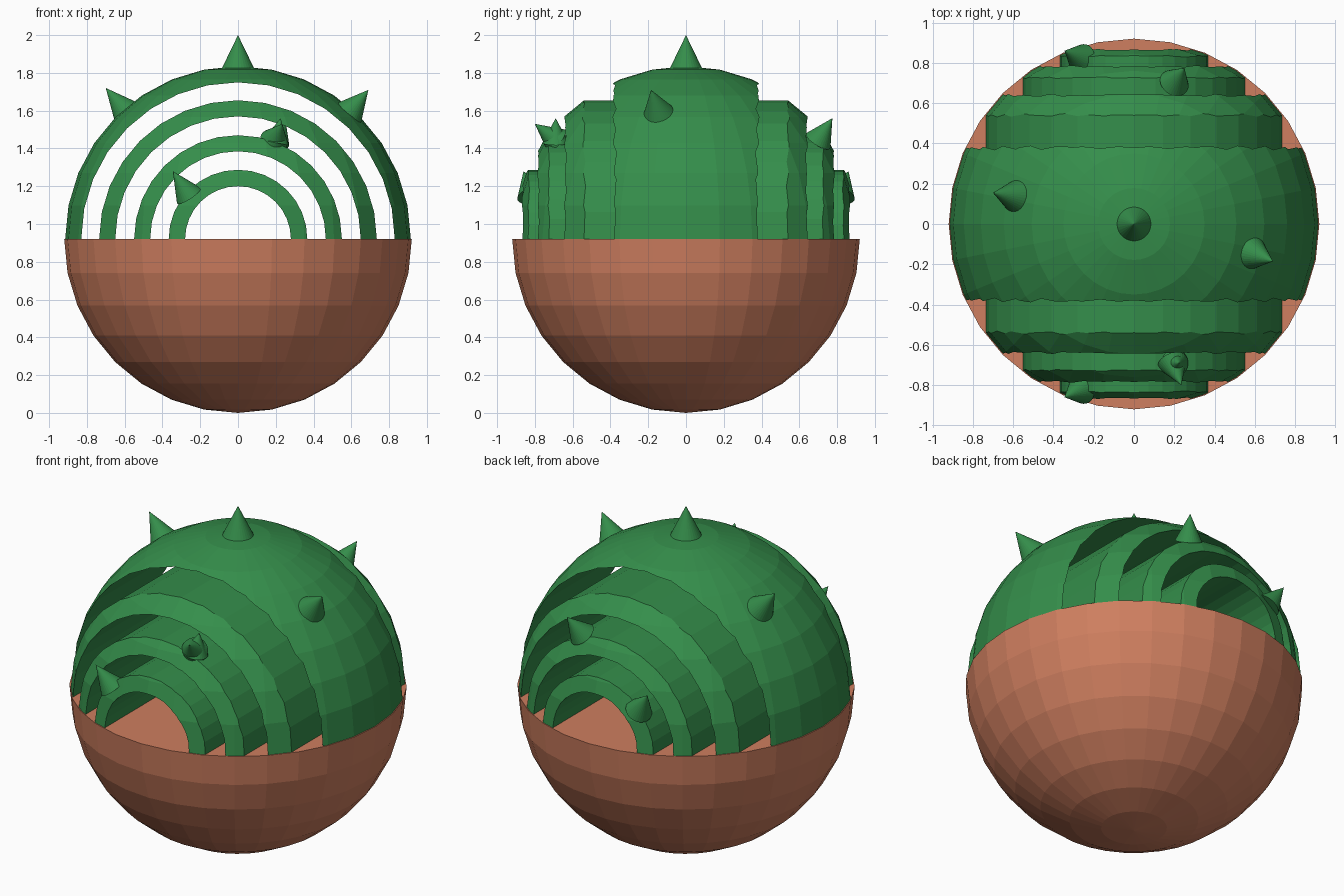
import bpy, bmesh, math
from mathutils import Vector, Matrix

if "Cube" in bpy.data.objects:
    bpy.data.objects.remove(bpy.data.objects["Cube"])

CZ = 0.92  # height of the sphere centre


def material(name, col):
    m = bpy.data.materials.new(name)
    m.diffuse_color = (*col, 1)
    m.use_nodes = True
    m.node_tree.nodes["Principled BSDF"].inputs["Base Color"].default_value = m.diffuse_color
    return m


GREEN = material("green", (0.035, 0.27, 0.07, 1)[:3])
CLAY = material("clay", (0.62, 0.21, 0.115))


def make(name, bm, mat):
    bmesh.ops.recalc_face_normals(bm, faces=bm.faces)
    me = bpy.data.meshes.new(name)
    bm.to_mesh(me)
    bm.free()
    me.materials.append(mat)
    ob = bpy.data.objects.new(name, me)
    bpy.context.collection.objects.link(ob)
    return ob


def half_ball(name, radius, mat, upper):
    # closed hemisphere, cut flat at the centre plane
    bm = bmesh.new()
    bmesh.ops.create_uvsphere(bm, u_segments=32, v_segments=16, radius=radius)
    bmesh.ops.bisect_plane(bm, geom=bm.verts[:] + bm.edges[:] + bm.faces[:], dist=1e-5,
                           plane_co=(0, 0, 0), plane_no=(0, 0, 1),
                           clear_inner=upper, clear_outer=not upper)
    rim = [e for e in bm.edges if e.is_boundary]
    bmesh.ops.contextual_create(bm, geom=rim)
    bmesh.ops.translate(bm, verts=bm.verts, vec=(0, 0, CZ))
    return make(name, bm, mat)


def tube(name, r_out, r_in, n=32):
    # long tube along y, trimmed to the ball afterwards
    bm = bmesh.new()
    loops = []
    for r, y in ((r_out, -1.2), (r_out, 1.2), (r_in, 1.2), (r_in, -1.2)):
        loops.append([bm.verts.new((r * math.cos(2 * math.pi * i / n), y,
                                    CZ + r * math.sin(2 * math.pi * i / n))) for i in range(n)])
    for k in range(4):
        a, b = loops[k], loops[(k + 1) % 4]
        for i in range(n):
            j = (i + 1) % n
            bm.faces.new((a[i], a[j], b[j], b[i]))
    return make(name, bm, GREEN)


def spike(name, base, tip, radius=0.08):
    base, tip = Vector(base), Vector(tip)
    d = tip - base
    bm = bmesh.new()
    bmesh.ops.create_cone(bm, cap_ends=True, segments=32, radius1=radius, radius2=0, depth=d.length)
    rot = d.to_track_quat('Z', 'Y').to_matrix().to_4x4()
    bmesh.ops.transform(bm, verts=bm.verts, matrix=Matrix.Translation((base + tip) / 2) @ rot)
    return make(name, bm, GREEN)


# Pot
half_ball("pot", 0.92, CLAY, False)

# Nested arches: tubes trimmed to the upper half ball
ball = half_ball("arch_cutter", 0.915, GREEN, True)
ball.hide_render = True
for i, (ro, ri) in enumerate(((1.1, 0.83), (0.735, 0.65), (0.55, 0.465), (0.367, 0.28))):
    arch = tube(f"arch_{i + 1}", ro, ri)
    mod = arch.modifiers.new("trim", 'BOOLEAN')
    mod.operation = 'INTERSECT'
    mod.solver = 'EXACT'
    mod.object = ball
    bpy.context.view_layer.objects.active = arch
    bpy.ops.object.modifier_apply(modifier=mod.name)
bpy.data.objects.remove(ball)

# Spikes on the crown and sides
spike("top_spike", (0, 0, 1.825), (0, 0, 2.0), 0.085)
spike("right_spike", (0.59, -0.147, 1.59), (0.69, -0.185, 1.71))
spike("left_spike", (-0.59, 0.137, 1.59), (-0.70, 0.155, 1.72))

# Spikes on the inner arches, front and back
spike("front_upper_spike", (0.19, -0.685, 1.44), (0.235, -0.80, 1.53), 0.075)
spike("front_upper_spike_twin", (0.20, -0.69, 1.43), (0.225, -0.69, 1.56), 0.07)
spike("back_upper_spike", (0.20, 0.70, 1.44), (0.25, 0.775, 1.56), 0.075)
for side, s in (("front", -1), ("back", 1)):
    spike(f"{side}_lower_spike", (-0.26, s * 0.82, 1.15), (-0.345, s * 0.86, 1.28), 0.075)
